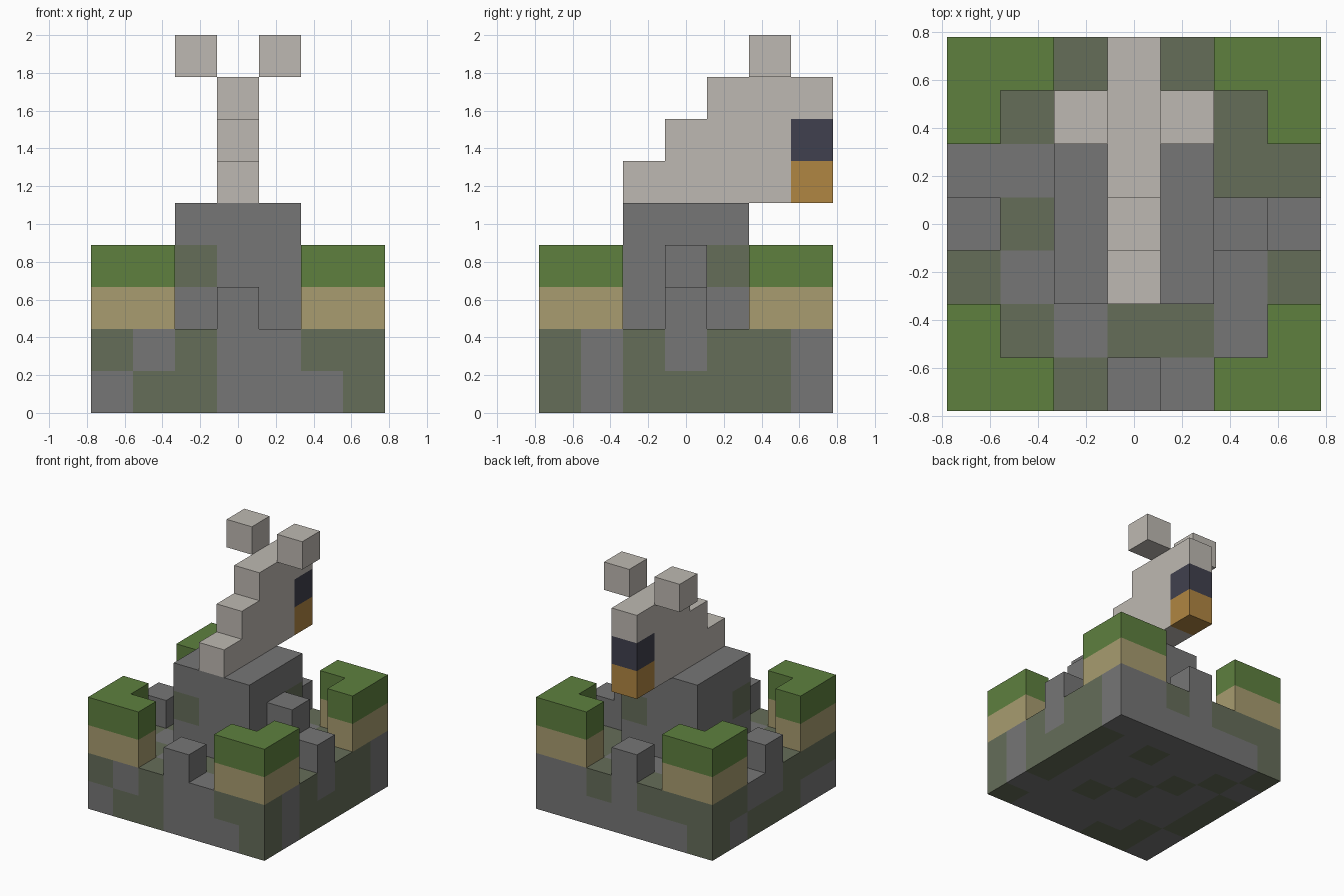
import bpy, bmesh
from mathutils import Vector

cube = bpy.data.objects.get("Cube")
if cube:
    bpy.data.objects.remove(cube, do_unlink=True)

CELL = 2 / 9      # edge of one block
HALF = 3.5        # half the footprint, in blocks


def linear(v):
    v /= 255
    return v / 12.92 if v <= 0.04045 else ((v + 0.055) / 1.055) ** 2.4


def material(name, *rgb):
    m = bpy.data.materials.new(name)
    col = (*[linear(c) for c in rgb], 1)
    m.diffuse_color = col
    m.use_nodes = True
    m.node_tree.nodes["Principled BSDF"].inputs["Base Color"].default_value = col
    return m


MATS = {
    "stone": material("stone_grey", 118, 118, 118),
    "moss": material("mossy_stone", 101, 109, 89),
    "grass": material("grass_green", 94, 128, 63),
    "sand": material("sand_tan", 168, 156, 112),
    "pale": material("pale_stone", 190, 185, 178),
    "navy": material("dark_navy", 64, 64, 78),
    "amber": material("amber_orange", 176, 134, 66),
}

parts = {}        # part name -> {block: colour}


def fill(part, colour, xs, ys, zs):
    blocks = parts.setdefault(part, {})
    for i in xs:
        for j in ys:
            for k in zs:
                blocks[i, j, k] = colour


# Base slab: two layers, rows run front to back, M is mossy
LAYERS = (
    "SMMSSSM SMSSSSS MSSSMSM MSSMSSM MSMSSSM SMSSMSM MSSSSSS",
    "MSMSSMM MMSMMSS MSSSSSM SMSSSSS SSSSSMM MMSSSMM MMMSMSS",
)
for k, layer in enumerate(LAYERS):
    for j, row in enumerate(layer.split()):
        for i, c in enumerate(row):
            fill("base_slab", "moss" if c == "M" else "stone", [i], [j], [k])

# Corner banks: L-shaped sand with grass on top
for side, sx in (("right", 0), ("left", 6)):
    for end, sy in (("front", 0), ("back", 6)):
        ix, iy = abs(sx - 1), abs(sy - 1)
        for i, j in ((sx, sy), (ix, sy), (sx, iy)):
            fill(f"{end}_{side}_bank", "sand", [i], [j], [2])
            fill(f"{end}_{side}_bank", "grass", [i], [j], [3])

# Central plinth with two mossy blocks
fill("plinth", "stone", range(2, 5), range(2, 5), range(2, 5))
fill("plinth", "moss", [2], [2], [3])
fill("plinth", "moss", [4], [4], [3])

# Short posts at the middle of each side, one taller inner post
for name, i, j in (("front", 3, 0), ("back", 3, 6), ("right", 0, 3), ("left", 6, 3)):
    fill(f"{name}_post", "stone", [i], [j], [2])
fill("inner_post", "stone", [5], [3], [2, 3])

# Stepped overhanging arm with its two coloured end blocks
fill("stepped_arm", "pale", [3], range(2, 6), [5])
fill("stepped_arm", "pale", [3], range(3, 6), [6])
fill("stepped_arm", "pale", [3], range(4, 7), [7])
fill("amber_block", "amber", [3], [6], [5])
fill("navy_block", "navy", [3], [6], [6])

# Upper side blocks
fill("right_upper_block", "pale", [2], [5], [8])
fill("left_upper_block", "pale", [4], [5], [8])

occupied = set().union(*parts.values())
AXES = [Vector(v) for v in ((1, 0, 0), (0, 1, 0), (0, 0, 1))]


def build(name, blocks):
    """Make one object from the exposed sides of its blocks."""
    bm = bmesh.new()
    colours = sorted(set(blocks.values()))
    for pos, colour in blocks.items():
        centre = Vector(pos) + Vector((0.5 - HALF, 0.5 - HALF, 0.5))
        for a in range(3):
            for s in (-1, 1):
                n = AXES[a] * s
                if tuple(int(p + d) for p, d in zip(pos, n)) in occupied:
                    continue
                u, v = AXES[(a + 1) % 3] * s, AXES[(a + 2) % 3]
                ring = [(centre + (n + u * p + v * q) / 2) * CELL
                        for p, q in ((-1, -1), (1, -1), (1, 1), (-1, 1))]
                face = bm.faces.new([bm.verts.new(c) for c in ring])
                face.material_index = colours.index(colour)
    bmesh.ops.remove_doubles(bm, verts=bm.verts, dist=0.001)
    mesh = bpy.data.meshes.new(name)
    bm.to_mesh(mesh)
    bm.free()
    for c in colours:
        mesh.materials.append(MATS[c])
    bpy.context.collection.objects.link(bpy.data.objects.new(name, mesh))


for part, blocks in parts.items():
    build(part, blocks)
